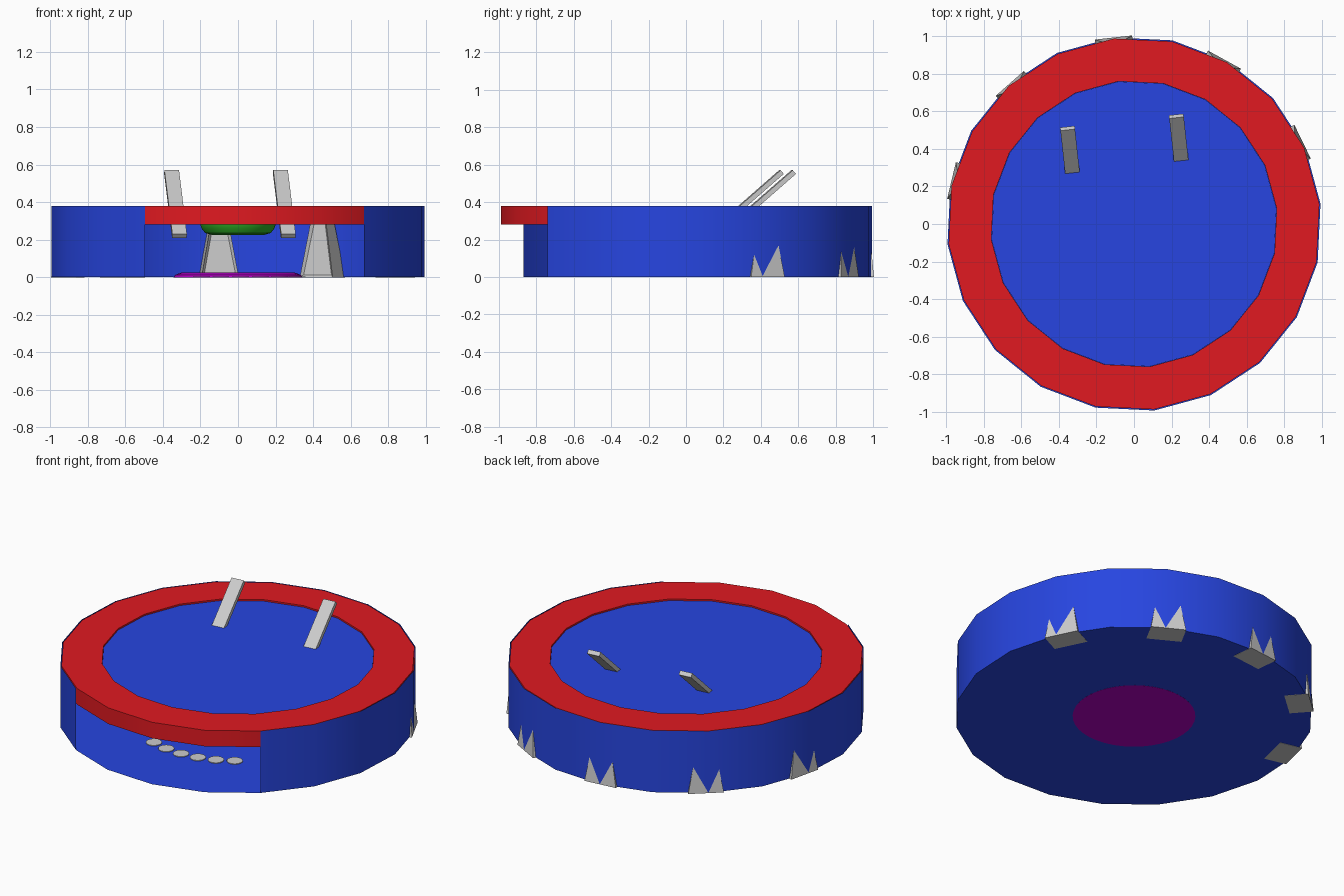
import bpy, bmesh
from math import radians, cos, sin, pi
from mathutils import Matrix, Vector

if "Cube" in bpy.data.objects:
    bpy.data.objects.remove(bpy.data.objects["Cube"])

SIDES, TURN = 20, radians(6.2)


def mat(name, rgb):
    m = bpy.data.materials.new(name)
    m.diffuse_color = (*rgb, 1)
    m.use_nodes = True
    m.node_tree.nodes["Principled BSDF"].inputs["Base Color"].default_value = m.diffuse_color
    return m


BLUE = mat("blue", (0.02, 0.06, 0.75))
RED = mat("red", (0.75, 0.01, 0.015))
GREEN = mat("green", (0.03, 0.45, 0.02))
MAGENTA = mat("magenta", (0.45, 0.0, 0.55))


def make(name, bm, material=None, smooth=False):
    me = bpy.data.meshes.new(name)
    bm.to_mesh(me)
    bm.free()
    ob = bpy.data.objects.new(name, me)
    bpy.context.collection.objects.link(ob)
    if material:
        me.materials.append(material)
    if smooth:
        bpy.context.view_layer.objects.active = ob
        ob.select_set(True)
        bpy.ops.object.shade_smooth_by_angle(angle=radians(30))
        ob.select_set(False)
    return ob


def circle(bm, r, z, n=SIDES, turn=TURN):
    return [bm.verts.new((r * cos(turn + 2 * pi * i / n), r * sin(turn + 2 * pi * i / n), z))
            for i in range(n)]


def lathe(name, profile, material, n=SIDES, turn=TURN, closed=False, caps=True):
    bm = bmesh.new()
    loops = [circle(bm, r, z, n, turn) for r, z in profile]
    pairs = list(zip(loops, loops[1:] + loops[:1])) if closed else list(zip(loops, loops[1:]))
    for a, b in pairs:
        for i in range(n):
            j = (i + 1) % n
            bm.faces.new((a[i], a[j], b[j], b[i]))
    if caps and not closed:
        bm.faces.new(loops[0])
        bm.faces.new(loops[-1])
    bmesh.ops.recalc_face_normals(bm, faces=bm.faces)
    return make(name, bm, material, True)


# Floor and outer wall, with four wall panels left out for the front opening
bm = bmesh.new()
low, high = circle(bm, 1.0, 0.0), circle(bm, 1.0, 0.38)
bm.faces.new(low[::-1])
for i in range(SIDES):
    if i not in (13, 14, 15, 16):
        j = (i + 1) % SIDES
        bm.faces.new((low[i], low[j], high[j], high[i]))
loose = [v for v in bm.verts if not v.link_faces]
bmesh.ops.delete(bm, geom=loose, context='VERTS')
make("hull_floor_and_wall", bm, BLUE, True)

# Roof rim and roof plate
lathe("roof_rim", [(0.994, 0.28), (0.994, 0.379), (0.765, 0.379), (0.765, 0.28)], RED, closed=True)
lathe("roof_plate", [(0.764, 0.355), (0.764, 0.37)], BLUE)

# Floor pad and ceiling lamp
lathe("floor_pad", [(0.343, -0.001), (0.335, 0.012), (0.3, 0.025)], MAGENTA, n=40)
lathe("ceiling_lamp", [(0.14, 0.225), (0.175, 0.235), (0.195, 0.26), (0.205, 0.29), (0.205, 0.36)],
      GREEN, n=40)

# Tapered wall pillars, inner face recessed
for k in range(-2, 3):
    bm = bmesh.new()
    bmesh.ops.create_cube(bm, size=2)
    for v in bm.verts:
        top = v.co.z > 0
        v.co = Vector((0.932 + v.co.x * (0.04 if top else 0.068),
                       v.co.y * (0.035 if top else 0.1),
                       0.36 if top else -0.001))
    inner = [f for f in bm.faces if f.normal.x < -0.5 or f.calc_center_median().x < 0.9]
    bmesh.ops.inset_individual(bm, faces=inner, thickness=0.02, depth=-0.015)
    bmesh.ops.recalc_face_normals(bm, faces=bm.faces)
    bm.transform(Matrix.Rotation(radians(96.3 + 35.15 * k), 4, 'Z'))
    make(f"wall_pillar_{k + 3}", bm)

# Sloping slats passing through the roof
for name, pos in (("left_slat", (-0.333, 0.315, 0.39)), ("right_slat", (0.247, 0.38, 0.39))):
    bm = bmesh.new()
    bmesh.ops.create_cube(bm, size=1)
    bm.transform(Matrix.Translation(pos) @ Matrix.Rotation(radians(6.2), 4, 'Z')
                 @ Matrix.Rotation(radians(41), 4, 'X') @ Matrix.Diagonal((0.078, 0.52, 0.026, 1)))
    make(name, bm)

# Arc of small floor discs behind the opening
for k in range(6):
    a = radians(-109.8 + 10.6 * k)
    bm = bmesh.new()
    bmesh.ops.create_cone(bm, cap_ends=True, segments=24, radius1=0.045, radius2=0.045, depth=0.004,
                          matrix=Matrix.Translation((0.575 * cos(a), 0.575 * sin(a), 0.004)))
    make(f"floor_disc_{k + 1}", bm)
